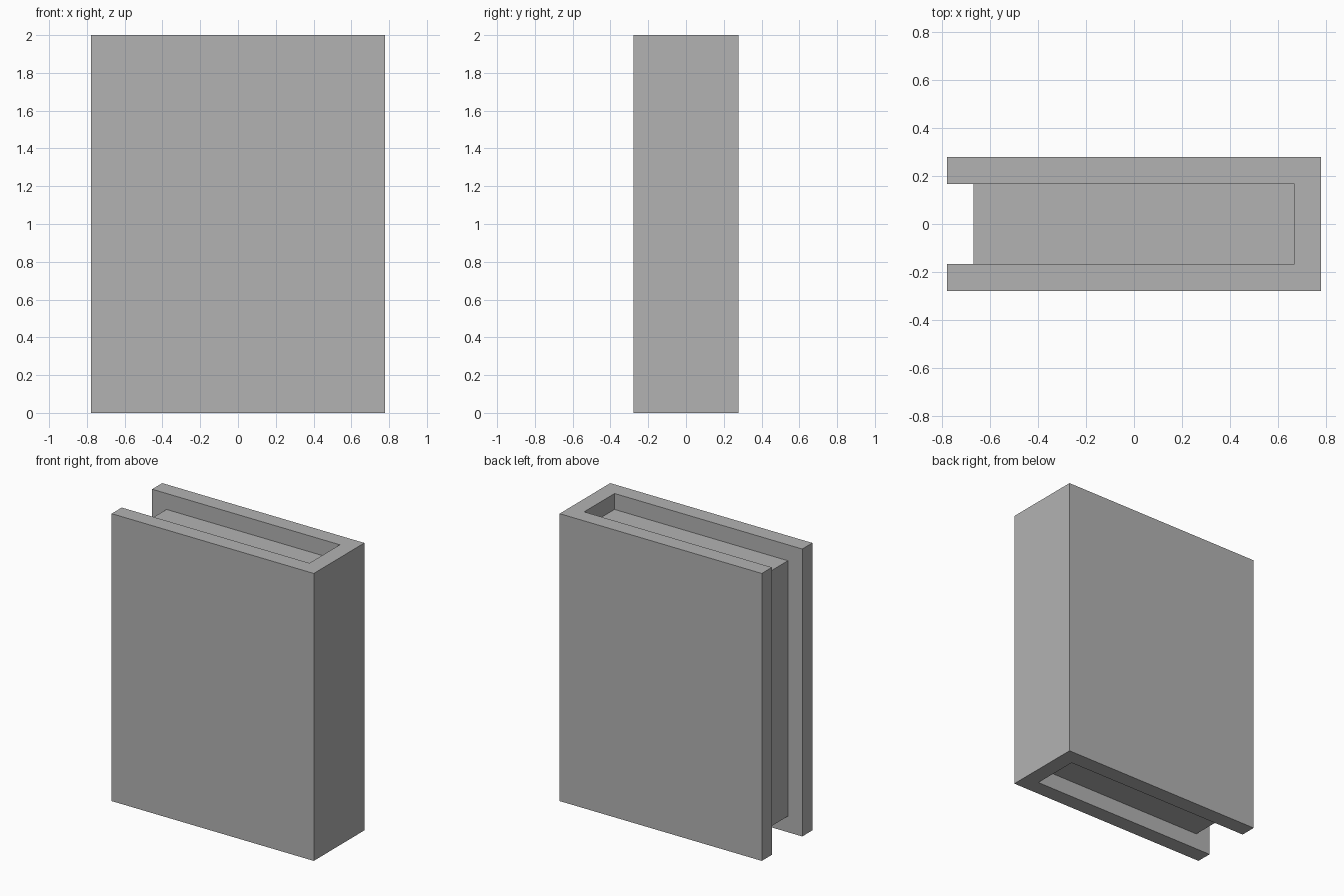
import bpy
import bmesh

cube = bpy.data.objects.get("Cube")
if cube:
    bpy.data.objects.remove(cube, do_unlink=True)

# Overall half sizes, height and board thickness
HALF_X, HALF_Y, HEIGHT, BOARD = 0.778, 0.278, 2.0, 0.111

grey = bpy.data.materials.new("plain grey")
grey.use_nodes = True
colour = (0.45, 0.45, 0.45, 1)
grey.diffuse_color = colour
grey.node_tree.nodes["Principled BSDF"].inputs["Base Color"].default_value = colour


def extrude_profile(name, profile, bottom, top):
    """Extrude a closed outline in the ground plane into an upright solid."""
    bm = bmesh.new()
    face = bm.faces.new([bm.verts.new((x, y, bottom)) for x, y in profile])
    result = bmesh.ops.extrude_face_region(bm, geom=[face])
    raised = [g for g in result["geom"] if isinstance(g, bmesh.types.BMVert)]
    bmesh.ops.translate(bm, verts=raised, vec=(0, 0, top - bottom))
    bmesh.ops.recalc_face_normals(bm, faces=bm.faces[:])
    mesh = bpy.data.meshes.new(name)
    bm.to_mesh(mesh)
    bm.free()
    mesh.materials.append(grey)
    obj = bpy.data.objects.new(name, mesh)
    bpy.context.collection.objects.link(obj)
    return obj


inner_x, inner_y = HALF_X - BOARD, HALF_Y - BOARD

# Cover: two boards joined by the spine in one channel section
half = [(-HALF_X, inner_y), (inner_x, inner_y)]
outer = [(HALF_X, HALF_Y), (-HALF_X, HALF_Y)]
mirrored_half = [(x, -y) for x, y in reversed(half)]
mirrored_outer = [(x, -y) for x, y in reversed(outer)]
extrude_profile("cover", half + mirrored_half + mirrored_outer + outer, 0, HEIGHT)

# Page block: recessed at the top, bottom and open edge
pages = [(-inner_x, -inner_y), (inner_x, -inner_y),
         (inner_x, inner_y), (-inner_x, inner_y)]
extrude_profile("page_block", pages, BOARD, HEIGHT - BOARD)
